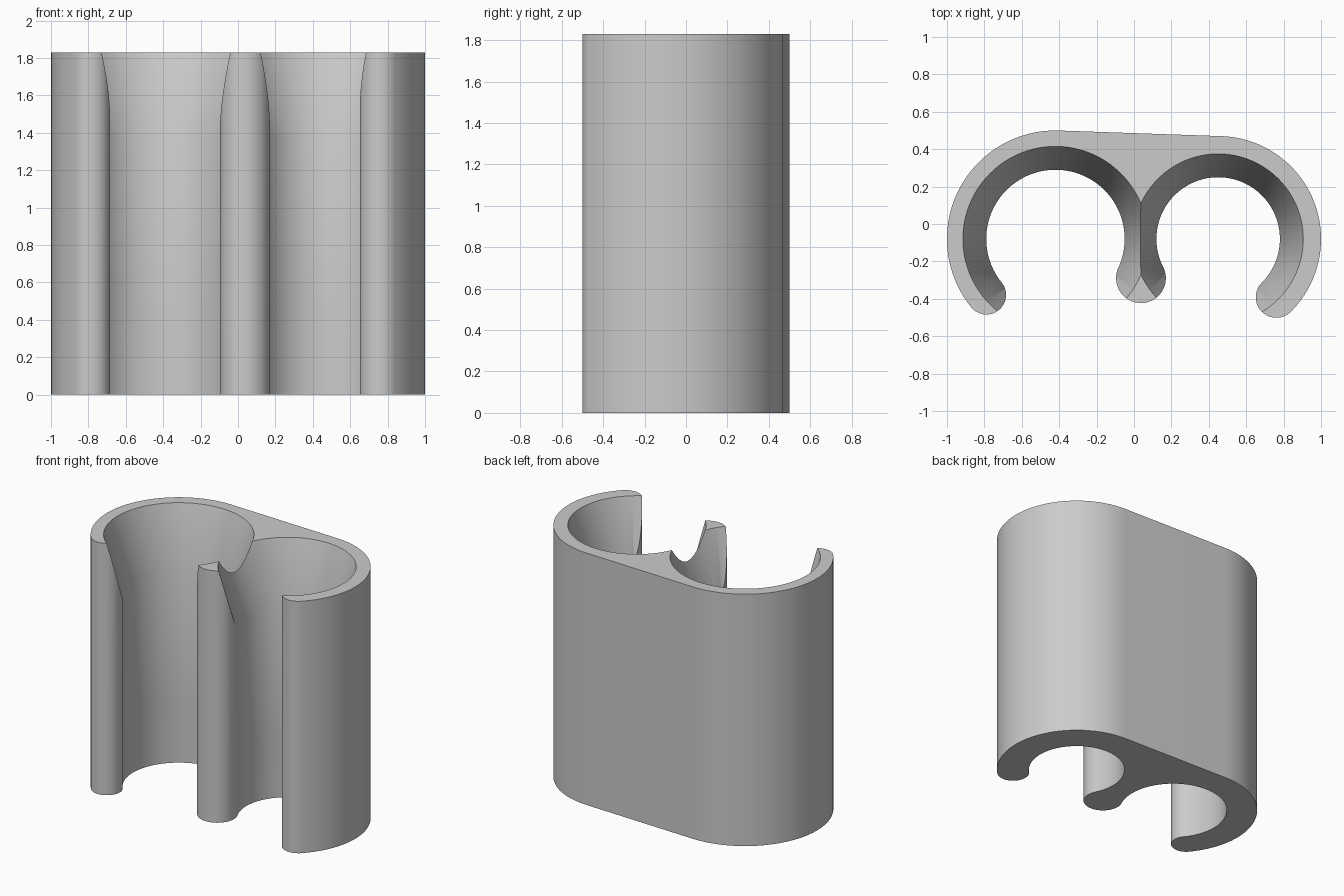
import bpy
import bmesh
import math
from math import radians, degrees, cos, sin
from mathutils import Vector, Matrix

if "Cube" in bpy.data.objects:
    bpy.data.objects.remove(bpy.data.objects["Cube"], do_unlink=True)

HEIGHT = 1.83
FLARE_DEPTH = 0.46
FLARE = 0.125
LEFT, L_IN, L_OUT = Vector((-0.42, -0.08)), 0.37, 0.58
RIGHT, R_IN, R_OUT = Vector((0.45, -0.08)), 0.33, 0.55
L_TIP, R_TIP = 219, -45
BULB = 0.133

grey = bpy.data.materials.new("plain grey")
grey.use_nodes = True
grey.diffuse_color = (0.6, 0.6, 0.6, 1)
grey.node_tree.nodes["Principled BSDF"].inputs["Base Color"].default_value = (0.6, 0.6, 0.6, 1)


def polar(centre, radius, angle):
    a = radians(angle)
    return centre + radius * Vector((cos(a), sin(a)))


def arc(centre, radius, start, end):
    n = max(8, round(abs(end - start) / 3))
    return [polar(centre, radius, start + (end - start) * i / n) for i in range(n + 1)]


def angle_to(a, b):
    return degrees(math.atan2(b.y - a.y, b.x - a.x))


def make_object(name, bm):
    bmesh.ops.recalc_face_normals(bm, faces=bm.faces)
    mesh = bpy.data.meshes.new(name)
    bm.to_mesh(mesh)
    bm.free()
    mesh.materials.append(grey)
    obj = bpy.data.objects.new(name, mesh)
    bpy.context.scene.collection.objects.link(obj)
    return obj


# Centre of the middle bulb, tangent to both holes
span = RIGHT.x - LEFT.x
a, b = L_IN + BULB, R_IN + BULB
dx = (span ** 2 + a ** 2 - b ** 2) / (2 * span)
bulb = LEFT + Vector((dx, -math.sqrt(a ** 2 - dx ** 2)))
l_bulb = angle_to(LEFT, bulb)
r_bulb = angle_to(RIGHT, bulb) + 360

# Outline: outer shell, rounded tips, holes and middle bulb
tangent = degrees(math.acos((L_OUT - R_OUT) / span))
l_tip = polar(LEFT, (L_IN + L_OUT) / 2, L_TIP)
r_tip = polar(RIGHT, (R_IN + R_OUT) / 2, R_TIP)
outline = (
    arc(LEFT, L_OUT, L_TIP, tangent)
    + arc(RIGHT, R_OUT, tangent, R_TIP)
    + arc(r_tip, (R_OUT - R_IN) / 2, R_TIP, R_TIP - 180)
    + arc(RIGHT, R_IN, R_TIP, r_bulb)
    + arc(bulb, BULB, r_bulb - 180, l_bulb - 180)
    + arc(LEFT, L_IN, l_bulb, L_TIP)
    + arc(l_tip, (L_OUT - L_IN) / 2, L_TIP + 180, L_TIP)
)

# Clip body
bm = bmesh.new()
face = bm.faces.new([bm.verts.new((p.x, p.y, 0)) for p in outline])
bmesh.ops.remove_doubles(bm, verts=bm.verts, dist=0.0005)
grown = bmesh.ops.extrude_face_region(bm, geom=bm.faces[:])
verts = [v for v in grown["geom"] if isinstance(v, bmesh.types.BMVert)]
bmesh.ops.translate(bm, verts=verts, vec=(0, 0, HEIGHT))
body = make_object("double_clip", bm)


# Flared mouths at both ends of each hole
def flare_cutter(name, centre, radius, top):
    slope, over = FLARE / FLARE_DEPTH, 0.05
    low, high = -FLARE_DEPTH - over, over
    bm = bmesh.new()
    place = Matrix.Translation((0, 0, (low + high) / 2))
    bmesh.ops.create_cone(bm, cap_ends=True, segments=120, depth=high - low,
                          radius1=radius - slope * over,
                          radius2=radius + FLARE + slope * over, matrix=place)
    for v in bm.verts:
        z = v.co.z
        v.co = (v.co.x + centre.x, v.co.y + centre.y, HEIGHT + z if top else -z)
    cutter = make_object(name, bm)
    cutter.hide_render = True
    return cutter


cutters = [flare_cutter(f"{side}_{'top' if top else 'bottom'}_flare_cutter", c, r, top)
           for side, c, r in (("right", LEFT, L_IN), ("left", RIGHT, R_IN))
           for top in (True, False)]
bpy.context.view_layer.objects.active = body
body.select_set(True)
for cutter in cutters:
    mod = body.modifiers.new(cutter.name, "BOOLEAN")
    mod.operation = "DIFFERENCE"
    mod.solver = "EXACT"
    mod.object = cutter
    bpy.ops.object.modifier_apply(modifier=mod.name)
for cutter in cutters:
    bpy.data.objects.remove(cutter, do_unlink=True)

bpy.ops.object.select_all(action="DESELECT")
body.select_set(True)
bpy.ops.object.shade_smooth_by_angle(angle=radians(30))
